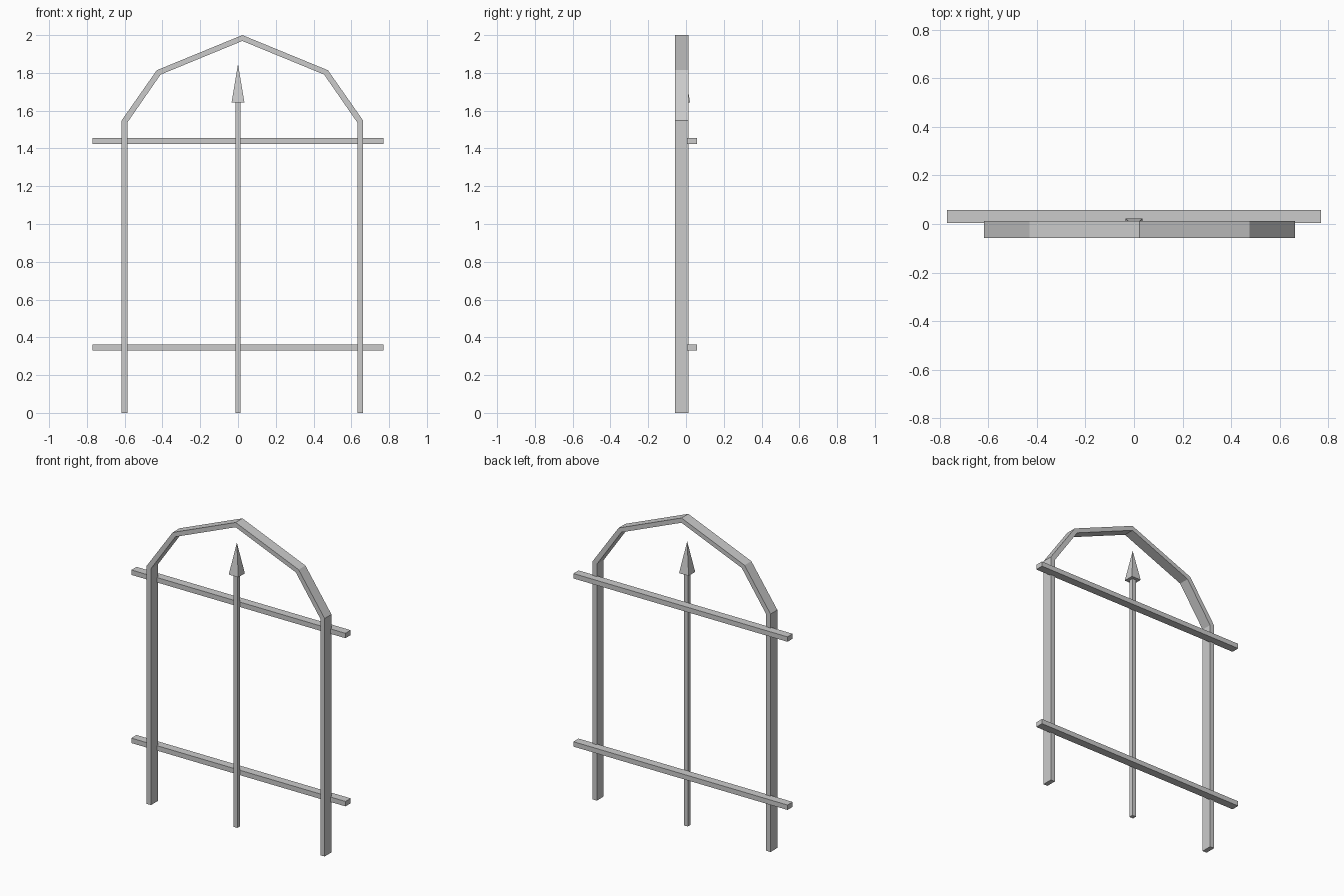
import bpy
import bmesh
from mathutils import Matrix, Vector

cube = bpy.data.objects.get("Cube")
if cube:
    bpy.data.objects.remove(cube, do_unlink=True)

# Single grey metal colour
metal = bpy.data.materials.new("grey_metal")
metal.use_nodes = True
colour = (0.6, 0.6, 0.6, 1)
metal.diffuse_color = colour
metal.node_tree.nodes["Principled BSDF"].inputs["Base Color"].default_value = colour


def finish(name, bm):
    bmesh.ops.recalc_face_normals(bm, faces=bm.faces)
    mesh = bpy.data.meshes.new(name)
    bm.to_mesh(mesh)
    bm.free()
    mesh.materials.append(metal)
    obj = bpy.data.objects.new(name, mesh)
    bpy.context.collection.objects.link(obj)
    return obj


def box(name, low, high):
    low, high = Vector(low), Vector(high)
    bm = bmesh.new()
    place = Matrix.Translation((low + high) / 2) @ Matrix.Diagonal((high - low).to_4d())
    bmesh.ops.create_cube(bm, size=1, matrix=place)
    return finish(name, bm)


# Pointed arch frame: mirrored flat bar outline, extruded front to back
ARCH_X, FRONT, BACK = 0.023, -0.057, 0.013
outer = [(0.64, 0), (0.64, 1.547), (0.453, 1.814), (0, 2)]
inner = [(0, 1.969), (0.433, 1.791), (0.609, 1.537), (0.609, 0)]


def mirrored(points):
    return [(-x, z) for x, z in points]


bm = bmesh.new()
out_line = outer + mirrored(outer[-2::-1])
in_line = inner[::-1] + mirrored(inner[1:])
rings = [[bm.verts.new((ARCH_X + x, FRONT, z)) for x, z in line]
         for line in (out_line, in_line)]
for i in range(len(out_line) - 1):
    bm.faces.new((rings[0][i], rings[0][i + 1], rings[1][i + 1], rings[1][i]))
result = bmesh.ops.extrude_face_region(bm, geom=bm.faces[:])
moved = [v for v in result["geom"] if isinstance(v, bmesh.types.BMVert)]
bmesh.ops.translate(bm, verts=moved, vec=(0, BACK - FRONT, 0))
finish("arch_frame", bm)

# Horizontal rails behind the frame
for name, z in (("lower_rail", 0.347), ("upper_rail", 1.44)):
    box(name, (-0.77, 0.004, z - 0.016), (0.77, 0.057, z + 0.016))

# Central picket with a four-sided spear point
PICKET_Y = -0.012
box("centre_picket", (-0.014, PICKET_Y - 0.014, 0), (0.014, PICKET_Y + 0.014, 1.65))

bm = bmesh.new()
base, tip = 1.642, 1.846
place = Matrix.Translation((0, PICKET_Y, (base + tip) / 2)) @ Matrix.Rotation(0.785398, 4, "Z")
bmesh.ops.create_cone(bm, cap_ends=True, segments=4, radius1=0.034 * 2 ** 0.5,
                      radius2=0, depth=tip - base, matrix=place)
bmesh.ops.remove_doubles(bm, verts=bm.verts, dist=0.0001)
finish("spear_point", bm)
